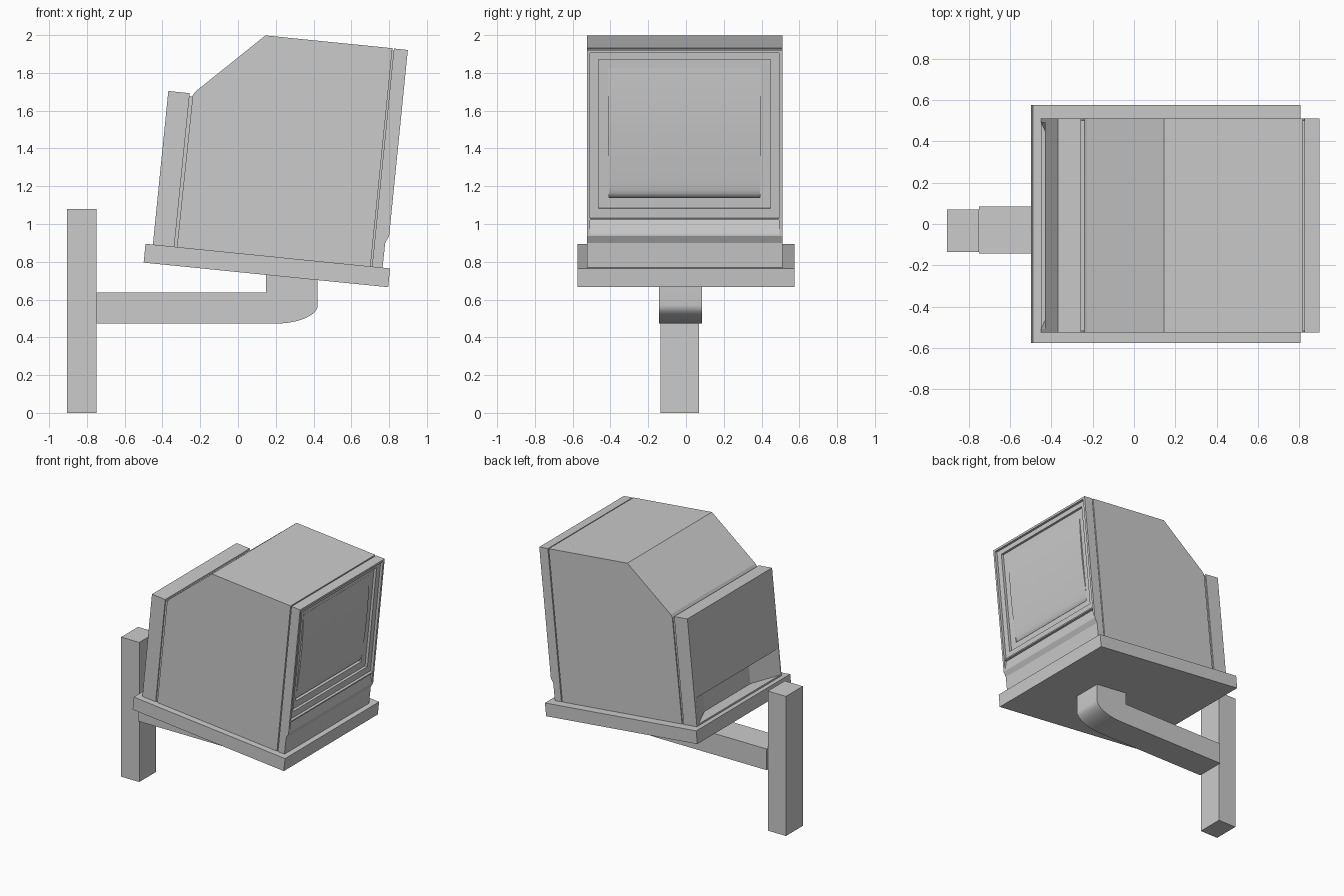
import bpy, math
from mathutils import Vector

if "Cube" in bpy.data.objects:
    bpy.data.objects.remove(bpy.data.objects["Cube"])

TILT = math.asin(0.1)
PIVOT = (0.805, 0, 0.765)      # front top edge of the tilted tray
Y0, Y1, YC = -0.525, 0.51, -0.008


def prism(name, pts, lo, hi, axis='Y', tilted=True):
    """Extrude a closed profile: XZ points along Y, or XY points along Z."""
    n = len(pts)
    if axis == 'Y':
        verts = [(a, t, b) for t in (lo, hi) for a, b in pts]
    else:
        verts = [(a, b, t) for t in (lo, hi) for a, b in pts]
    faces = [list(range(n)), list(range(n, 2 * n))]
    faces += [[i, (i + 1) % n, n + (i + 1) % n, n + i] for i in range(n)]
    me = bpy.data.meshes.new(name)
    me.from_pydata(verts, [], faces)
    ob = bpy.data.objects.new(name, me)
    bpy.context.collection.objects.link(ob)
    bpy.ops.object.select_all(action='DESELECT')
    bpy.context.view_layer.objects.active = ob
    ob.select_set(True)
    bpy.ops.object.mode_set(mode='EDIT')
    bpy.ops.mesh.select_all(action='SELECT')
    bpy.ops.mesh.normals_make_consistent(inside=False)
    bpy.ops.object.mode_set(mode='OBJECT')
    if tilted:
        ob.location = PIVOT
        ob.rotation_euler = (0, TILT, 0)
    return ob


def box(name, x, y, z, tilted=True):
    return prism(name, [(x[0], z[0]), (x[1], z[0]), (x[1], z[1]), (x[0], z[1])],
                 y[0], y[1], tilted=tilted)


def cut(target, cutter):
    bpy.context.view_layer.update()
    mod = target.modifiers.new("cut", 'BOOLEAN')
    mod.operation = 'DIFFERENCE'
    mod.solver = 'EXACT'
    mod.object = cutter
    bpy.context.view_layer.objects.active = target
    bpy.ops.object.modifier_apply(modifier=mod.name)
    bpy.data.objects.remove(cutter, do_unlink=True)


def smooth(ob, angle):
    bpy.ops.object.select_all(action='DESELECT')
    bpy.context.view_layer.objects.active = ob
    ob.select_set(True)
    bpy.ops.object.shade_smooth_by_angle(angle=math.radians(angle))


# Wall post
box("wall_post", (-0.905, -0.75), (-0.136, 0.07), (0, 1.08), tilted=False)

# Support arm with a rounded elbow, its top following the tray slope
elbow = [(0.2 + 0.222 * math.sin(a), 0.57 - 0.097 * math.cos(a))
         for a in (math.radians(90 * i / 10) for i in range(11))]
arm = prism("support_arm",
            [(-0.75, 0.473)] + elbow + [(0.422, 0.72), (0.147, 0.75),
                                        (0.147, 0.637), (-0.75, 0.637)],
            -0.144, 0.084, tilted=False)
smooth(arm, 30)

# Tilted tray
box("tray", (-1.301, 0), (-0.575, 0.575), (-0.1, 0))

# Main case
prism("monitor_case", [(-0.104, 0), (-0.104, 1.161), (-0.78, 1.161),
                       (-1.120, 0.827), (-1.131, 0.806), (-1.134, 0)], Y0, Y1)

# Narrow necks that leave shadow gaps between the shells
box("front_gap", (-0.106, -0.09), (Y0 + 0.008, Y1 - 0.008), (0, 1.15))
box("rear_gap", (-1.15, -1.13), (Y0 + 0.008, Y1 - 0.008), (0, 0.80))

# Rear cover with a splayed connector pocket
rear = prism("rear_cover", [(-1.148, 0), (-1.148, 0.817), (-1.262, 0.817),
                            (-1.262, 0)], Y0, Y1)
slope = 0.22 / 0.1
cut(rear, prism("pocket_cutter",
                [(-1.272, YC - 0.5 - 0.01 * slope), (-1.162, YC - 0.28),
                 (-1.162, YC + 0.28), (-1.272, YC + 0.5 + 0.01 * slope)],
                0.012, 0.21, axis='Z'))

# Front bezel with stepped recesses around the screen
bezel = prism("front_bezel", [(-0.096, 0), (-0.04, 0), (-0.039, 0.132),
                              (-0.022, 0.169), (-0.022, 1.160), (-0.096, 1.160)],
              Y0, Y1)
for depth, half, z0, z1 in ((0.02, 0.5, 0.264, 1.144),
                            (0.04, 0.455, 0.315, 1.108),
                            (0.10, 0.40, 0.37, 1.058)):
    cut(bezel, box("recess_cutter", (-0.022 - depth, 0.05),
                   (YC - half, YC + half), (z0, z1)))

# Sloping pocket under the screen
cut(bezel, prism("chin_cutter", [(-0.018, 0.165), (-0.018, 0.254), (-0.044, 0.254)],
                 YC - 0.5, YC + 0.5))

# Curved screen that rolls under at the bottom
face = [(-0.094, 0.365), (-0.084, 0.37), (-0.074, 0.380), (-0.068, 0.392),
        (-0.064, 0.41), (-0.061, 0.44)]
face += [(-0.061 + 0.01 * math.sin(math.pi * i / 12), 0.44 + 0.622 * i / 12)
         for i in range(1, 13)]
screen = prism("screen", face + [(-0.094, 1.062)], YC - 0.402, YC + 0.402)
smooth(screen, 40)
